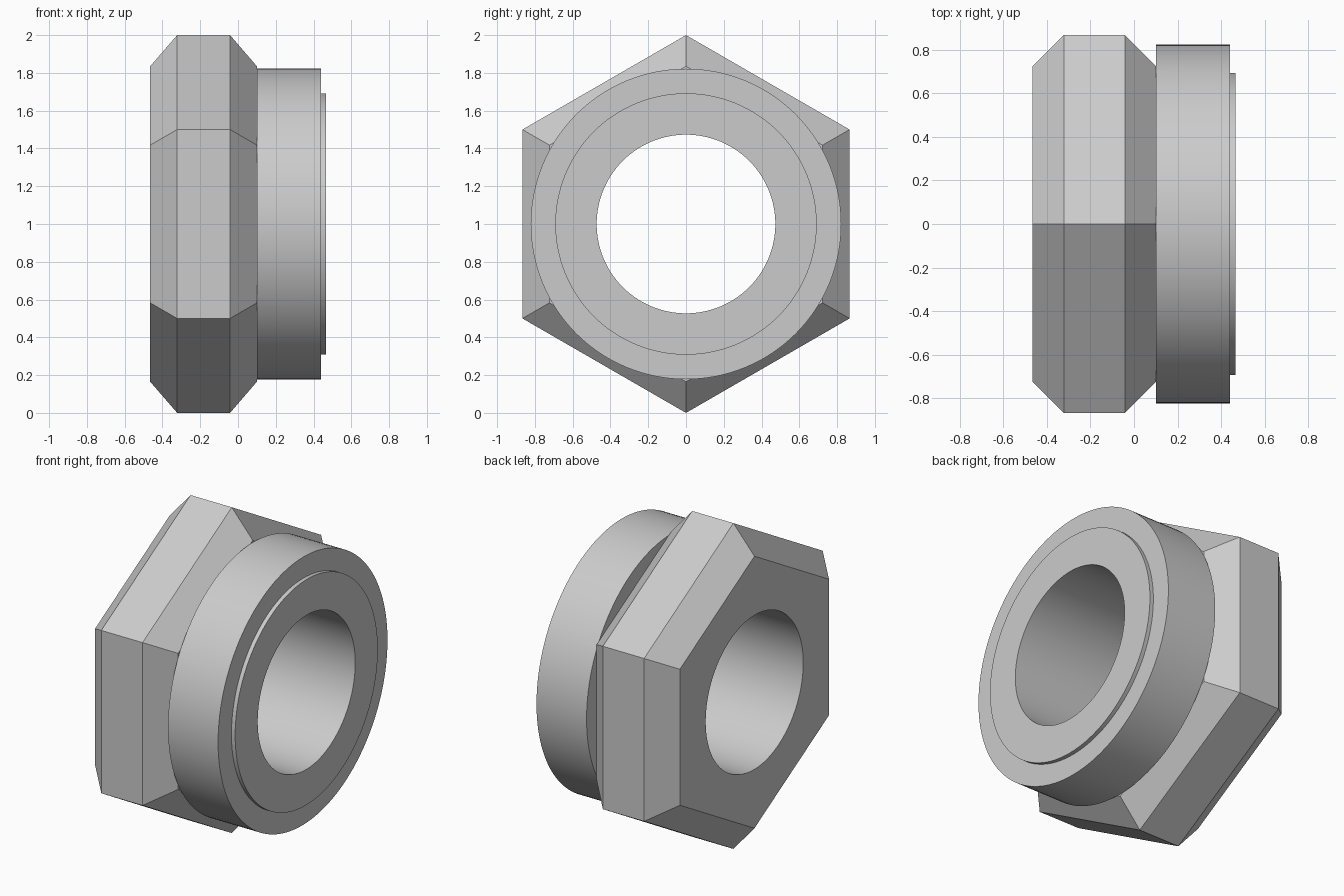
import bpy, bmesh
from math import cos, sin, pi, radians

old = bpy.data.objects.get("Cube")
if old:
    bpy.data.objects.remove(old, do_unlink=True)

steel = bpy.data.materials.new("light_grey_steel")
steel.use_nodes = True
color = (0.6, 0.6, 0.6, 1.0)
steel.diffuse_color = color
steel.node_tree.nodes["Principled BSDF"].inputs["Base Color"].default_value = color

AXIS_Z = 1.0   # height of the shared x-directed axis


def turned(name, stations, sides):
    """Closed solid around the x axis from (x, radius) stations."""
    bm = bmesh.new()
    rings = []
    for x, r in stations:
        angles = [2 * pi * i / sides for i in range(sides)]
        rings.append([bm.verts.new((x, r * sin(a), AXIS_Z + r * cos(a))) for a in angles])
    for a, b in zip(rings, rings[1:]):
        for i in range(sides):
            j = (i + 1) % sides
            bm.faces.new((a[i], a[j], b[j], b[i]))
    bm.faces.new(rings[0])
    bm.faces.new(rings[-1])
    bmesh.ops.recalc_face_normals(bm, faces=bm.faces)
    mesh = bpy.data.meshes.new(name)
    bm.to_mesh(mesh)
    bm.free()
    mesh.materials.append(steel)
    obj = bpy.data.objects.new(name, mesh)
    bpy.context.collection.objects.link(obj)
    return obj


def combine(target, tool, operation):
    """Apply an exact boolean and discard the tool."""
    tool.hide_render = True
    mod = target.modifiers.new(operation.title(), 'BOOLEAN')
    mod.operation = operation
    mod.solver = 'EXACT'
    mod.object = tool
    bpy.context.view_layer.objects.active = target
    bpy.ops.object.modifier_apply(modifier=mod.name)
    bpy.data.objects.remove(tool, do_unlink=True)


# Hexagonal body with bevelled ends, corner pointing up
fitting = turned("hexagonal_fitting",
                 [(-0.465, 0.835), (-0.322, 1.0), (-0.042, 1.0), (0.1, 0.835)], 6)

# Round collar with a stepped lip
collar = turned("round_collar",
                [(0.1, 0.822), (0.44, 0.822), (0.44, 0.692), (0.465, 0.692)], 128)
combine(fitting, collar, 'UNION')

# Through bore
bore = turned("bore_cutter", [(-0.7, 0.473), (0.7, 0.473)], 128)
combine(fitting, bore, 'DIFFERENCE')

# Smooth the round walls, keep the hard edges
bpy.ops.object.select_all(action='DESELECT')
fitting.select_set(True)
bpy.context.view_layer.objects.active = fitting
bpy.ops.object.shade_smooth_by_angle(angle=radians(20))
